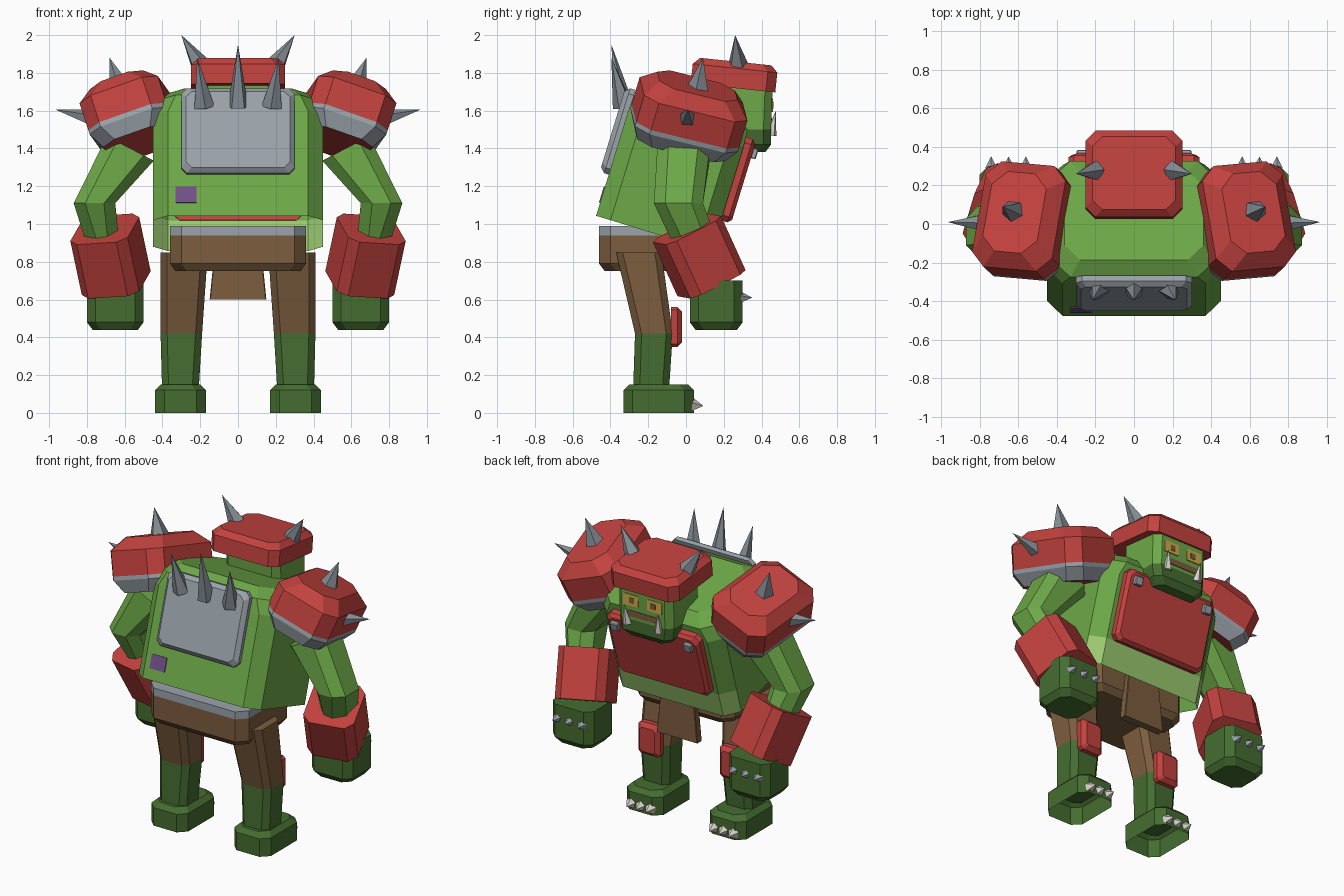
import bpy, bmesh
from math import radians, pi, cos, sin
from mathutils import Matrix, Vector

if "Cube" in bpy.data.objects:
    bpy.data.objects.remove(bpy.data.objects["Cube"])


def material(name, rgb):
    m = bpy.data.materials.new(name)
    lin = [((c / 255 + 0.055) / 1.055) ** 2.4 for c in rgb]
    m.diffuse_color = (*lin, 1)
    m.use_nodes = True
    m.node_tree.nodes["Principled BSDF"].inputs["Base Color"].default_value = m.diffuse_color
    return m


GREEN = material("skin green", (109, 169, 72))
DARK = material("dark green", (69, 109, 48))
PALE = material("belly pale green", (155, 203, 112))
RED = material("armour red", (194, 66, 62))
BROWN = material("leather brown", (124, 93, 62))
STEEL = material("light steel", (155, 164, 171))
IRON = material("spike iron", (132, 141, 148))
BONE = material("bone", (214, 210, 202))
YELLOW = material("eye yellow", (208, 172, 72))
PURPLE = material("patch purple", (114, 80, 138))


def finish(name, bm, mats):
    bmesh.ops.recalc_face_normals(bm, faces=bm.faces[:])
    me = bpy.data.meshes.new(name)
    bm.to_mesh(me)
    bm.free()
    for m in mats:
        me.materials.append(m)
    ob = bpy.data.objects.new(name, me)
    bpy.context.collection.objects.link(ob)
    return ob


def loft(name, rings, mats, M=Matrix(), c=0.05, seg=None, bottom=True, side=1):
    """Stack of chamfered rectangles (x, y, z, half x, half y, tilt)."""
    bm = bmesh.new()
    flip = Matrix.Diagonal((side, 1, 1, 1))
    loops = []
    for r in rings:
        x, y, z, hx, hy = r[:5]
        a = r[5] if len(r) > 5 else 0
        pts = [(hx, c - hy), (hx, hy - c), (hx - c, hy), (c - hx, hy),
               (-hx, hy - c), (-hx, c - hy), (c - hx, -hy), (hx - c, -hy)]
        loops.append([bm.verts.new(flip @ M @ Vector((x + u * cos(a), y + v, z + u * sin(a))))
                      for u, v in pts])
    seg = seg or [0] * (len(rings) - 1)
    for k in range(len(rings) - 1):
        for i in range(8):
            j = (i + 1) % 8
            f = bm.faces.new((loops[k][i], loops[k][j], loops[k + 1][j], loops[k + 1][i]))
            f.material_index = seg[k]
    bm.faces.new(loops[-1]).material_index = seg[-1]
    if bottom:
        bm.faces.new(loops[0]).material_index = seg[0]
    return finish(name, bm, mats)


def plate(name, x, z, y, hx, hz, t, mat, M=Matrix(), facing=1, bevel=0.0, c=0.03, side=1):
    """Flat slab whose outer face looks along +y (facing 1) or -y (facing -1)."""
    P = M @ Matrix.Translation((x, y, z)) @ Matrix.Rotation(-facing * pi / 2, 4, 'X')
    rings = [(0, 0, 0, hx, hz), (0, 0, t - bevel, hx, hz)]
    if bevel:
        rings.append((0, 0, t, hx - bevel, hz - bevel))
    return loft(name, rings, [mat], P, c, side=side)


def spike(name, base, tip, r, mat=IRON, n=5, side=1):
    base, tip = Vector(base), Vector(tip)
    base.x *= side
    tip.x *= side
    d = tip - base
    M = Matrix.Translation((base + tip) / 2) @ d.to_track_quat('Z', 'Y').to_matrix().to_4x4()
    bm = bmesh.new()
    bmesh.ops.create_cone(bm, cap_ends=True, segments=n, radius1=r, radius2=0,
                          depth=d.length, matrix=M)
    return finish(name, bm, [mat])


def frame(loc, rx=0, ry=0, rz=0):
    return (Matrix.Translation(loc) @ Matrix.Rotation(radians(ry), 4, 'Y')
            @ Matrix.Rotation(radians(rx), 4, 'X') @ Matrix.Rotation(radians(rz), 4, 'Z'))


# Hunched torso, open underneath, with a pale belly band on its far side
T = frame((0, -0.17, 0.95), -17)
torso = loft("torso", [(0, 0, 0, .45, .32), (0, 0, .17, .45, .32), (0, 0, .58, .45, .32),
                       (0, 0, .67, .41, .315), (0, 0, .73, .36, .24)],
             [GREEN, PALE], T, 0.08, bottom=False)
Tinv = T.inverted()
for f in torso.data.polygons:
    centre = Tinv @ f.center
    if centre.z < 0.1 and centre.y > 0.25:
        f.material_index = 1

# Plates on the torso
plate("chest_plate", 0, .40, .315, .34, .23, .06, RED, T, 1, .02, .03)
plate("back_plate", 0, .463, -.315, .30, .235, .055, STEEL, T, -1, .025, .03)
plate("back_patch", -.275, .116, -.318, .055, .045, .008, PURPLE, T, -1, 0, .002)
for x, h in ((-.18, 1.88), (0, 1.95), (.18, 1.88)):
    spike("back_spike", (x, -.332, 1.62), (x * 1.2, -.395, h), .057)

# Hips with belt, and loincloth
loft("hips", [(0, -.2, .75, .33, .23), (0, -.2, .79, .36, .26), (0, -.2, .94, .36, .26),
              (0, -.2, .99, .36, .26)], [BROWN, STEEL], c=.06, seg=[0, 0, 1])
loft("loincloth", [(0, .07, .60, .15, .025), (0, .07, .90, .12, .025)], [BROWN], c=.004)

# Head, jaw and cap
loft("head", [(0, .31, 1.38, .15, .11), (0, .30, 1.42, .19, .15), (0, .29, 1.50, .20, .16),
              (0, .29, 1.76, .20, .17)], [DARK, GREEN], c=.04, seg=[0, 0, 1])
loft("cap", [(0, 0, -.06, .25, .225), (0, 0, .045, .25, .225), (0, 0, .08, .215, .19)],
     [RED], frame((0, .255, 1.78), -6), .05)
plate("mouth", 0, 1.54, .448, .11, .02, .008, BROWN, c=.003)

for s, tag in ((1, "right"), (-1, "left")):
    # Face details and cap horns
    plate("eye_" + tag, .088, 1.63, .452, .055, .038, .008, YELLOW, c=.003, side=s)
    plate("pupil_" + tag, .078, 1.63, .459, .018, .018, .004, BROWN, c=.002, side=s)
    spike("tusk_" + tag, (.115, .45, 1.47), (.125, .475, 1.60), .03, BONE, side=s)
    spike("cap_horn_" + tag, (.20, .275, 1.84), (.30, .26, 2.0), .055, side=s)
    plate("chest_stud_" + tag, .27, .56, .37, .028, .028, .03, STEEL, T, 1, .005, .004, s)

    # Arm, bracer and fist
    loft("arm_" + tag, [(.72, .04, .92, .09, .12), (.76, -.04, 1.11, .11, .13),
                        (.57, -.01, 1.40, .14, .14, .48)], [GREEN], c=.06, side=s)
    loft("bracer_" + tag, [(0, 0, -.16, .16, .17), (0, 0, .16, .16, .17)], [RED],
         frame((.675, .07, .83), 24, 12, 20), .05, side=s)
    loft("fist_" + tag, [(.65, .16, .44, .12, .11), (.65, .16, .48, .15, .14),
                         (.65, .16, .70, .15, .14)], [DARK], c=.045, side=s)
    for x in (.56, .65, .74):
        spike("knuckle_spike_" + tag, (x, .29, .61), (x, .35, .61), .033, STEEL, side=s)

    # Shoulder guard with steel rim, red underside and spikes
    guard = loft("shoulder_guard_" + tag,
                 [(0, 0, -.17, .175, .245), (0, 0, -.09, .22, .285), (0, 0, -.065, .22, .285),
                  (0, 0, .09, .22, .285), (0, 0, .165, .15, .215)], [STEEL, RED],
                 frame((.57, .015, 1.58), -16, 18, 5), .075, seg=[0, 0, 1, 1], side=s)
    guard.data.polygons[-1].material_index = 1
    spike("shoulder_spike_top_" + tag, (.615, .06, 1.69), (.68, .09, 1.88), .072, side=s)
    spike("shoulder_spike_side_" + tag, (.765, .005, 1.56), (.965, .01, 1.605), .05, side=s)

    # Leg, knee pad and foot
    loft("leg_" + tag, [(.305, -.185, .12, .097, .095), (.30, -.17, .42, .11, .10),
                        (.285, -.25, .85, .125, .12)], [DARK, BROWN], c=.035, seg=[0, 1],
         side=s)
    plate("knee_pad_" + tag, .30, .455, -.08, .08, .105, .06, RED, Matrix(), 1, .025, .015, s)
    loft("foot_" + tag, [(.305, -.145, 0, .135, .187), (.305, -.145, .12, .135, .187),
                         (.305, -.145, .15, .105, .157)], [DARK], c=.05, bottom=False, side=s)
    for x in (.235, .305, .375):
        spike("toe_claw_" + tag, (x, .032, .042), (x, .092, .037), .04, BONE, side=s)
